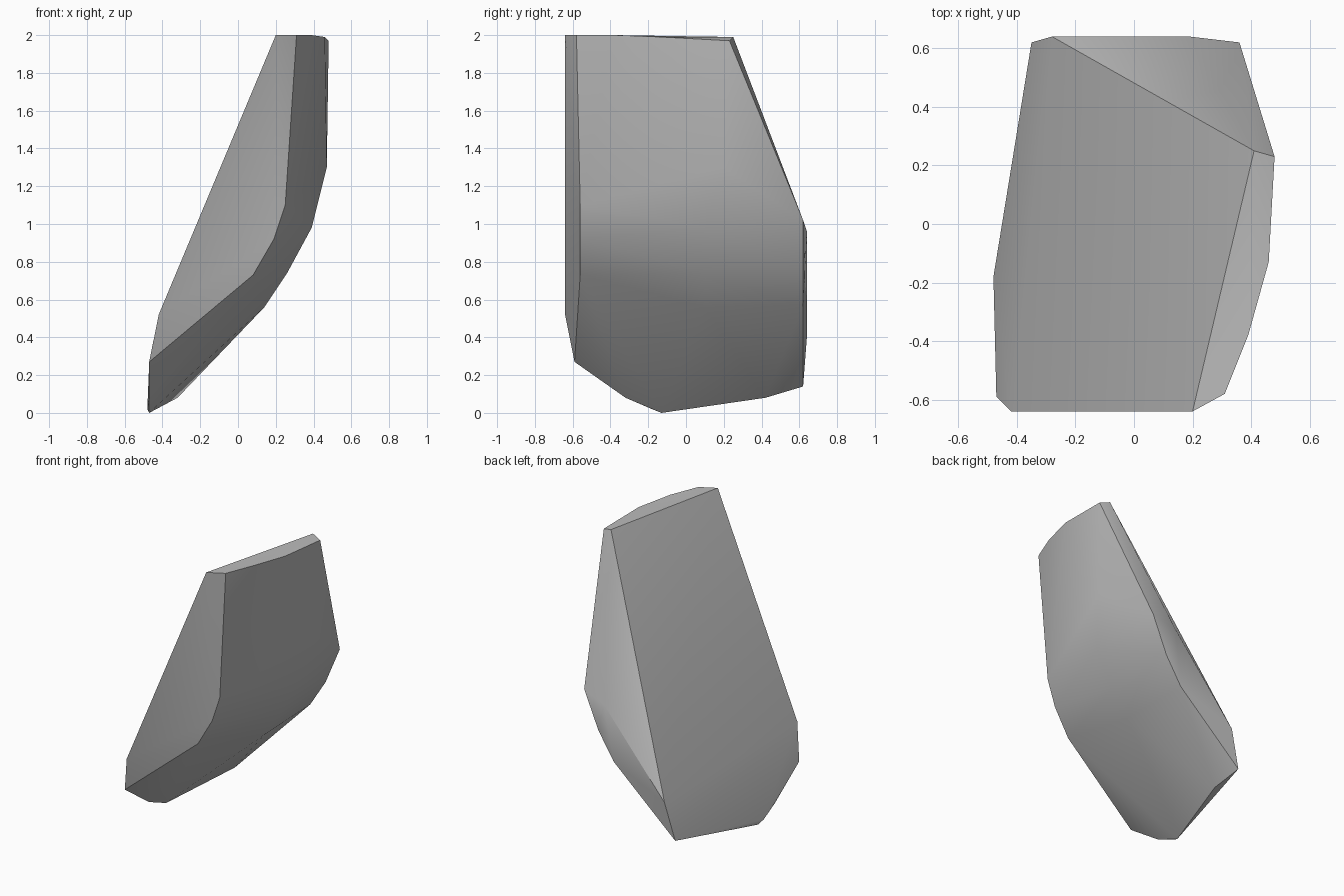
import bpy
import bmesh
import math

default_cube = bpy.data.objects.get("Cube")
if default_cube:
    bpy.data.objects.remove(default_cube, do_unlink=True)


def make_material(name, color):
    """One flat colour for viewport and render."""
    material = bpy.data.materials.new(name)
    material.use_nodes = True
    material.diffuse_color = color
    shader = next(n for n in material.node_tree.nodes if n.type == 'BSDF_PRINCIPLED')
    shader.inputs["Base Color"].default_value = color
    shader.inputs["Roughness"].default_value = 0.8
    return material


def hull_object(name, profiles, material, sharp_angle):
    """Wrap the outline profiles in one tight convex skin."""
    bm = bmesh.new()
    for profile in profiles:
        for point in profile:
            bm.verts.new(point)
    result = bmesh.ops.convex_hull(bm, input=list(bm.verts))

    # drop any points that ended up inside the skin
    inner = [v for v in bm.verts if not v.link_faces]
    bmesh.ops.delete(bm, geom=inner, context='VERTS')
    bmesh.ops.recalc_face_normals(bm, faces=list(bm.faces))

    mesh = bpy.data.meshes.new(name)
    bm.to_mesh(mesh)
    bm.free()
    mesh.materials.append(material)
    shard = bpy.data.objects.new(name, mesh)
    bpy.context.collection.objects.link(shard)

    # smooth worn side, crisp broken edges
    bpy.ops.object.select_all(action='DESELECT')
    shard.select_set(True)
    bpy.context.view_layer.objects.active = shard
    bpy.ops.object.shade_smooth_by_angle(angle=math.radians(sharp_angle))
    return shard


# Flat top end of the shard
top_rim = [(.2, -.64, 2), (.31, -.58, 2), (.39, -.38, 2),
           (.46, -.13, 1.99), (.48, .23, 1.97), (.41, .25, 1.99)]

# Crease between the front break and the worn side
front_crease = [(.25, -.56, 1.1), (.19, -.56, .92), (.08, -.56, .73),
                (-.47, -.59, .27), (-.42, -.64, .52)]

# Outline of the back break
back_outline = [(.36, .62, 1.02), (.19, .64, .96), (.25, .62, .76),
                (.13, .62, .57), (-.35, .62, .14), (-.28, .64, .4)]

# Bulge along the middle of the worn side
side_bulge = [(.47, .2, 1.3), (.39, .1, .98), (.26, .1, .74), (.14, .1, .56)]

# Narrow lower end
lower_tip = [(-.32, .42, .08), (-.48, -.18, .02), (-.47, -.13, 0),
             (-.47, -.32, .08)]

stone = make_material("grey stone", (.5, .5, .5, 1))
hull_object("rock_shard",
            [top_rim, front_crease, back_outline, side_bulge, lower_tip],
            stone, sharp_angle=30)
